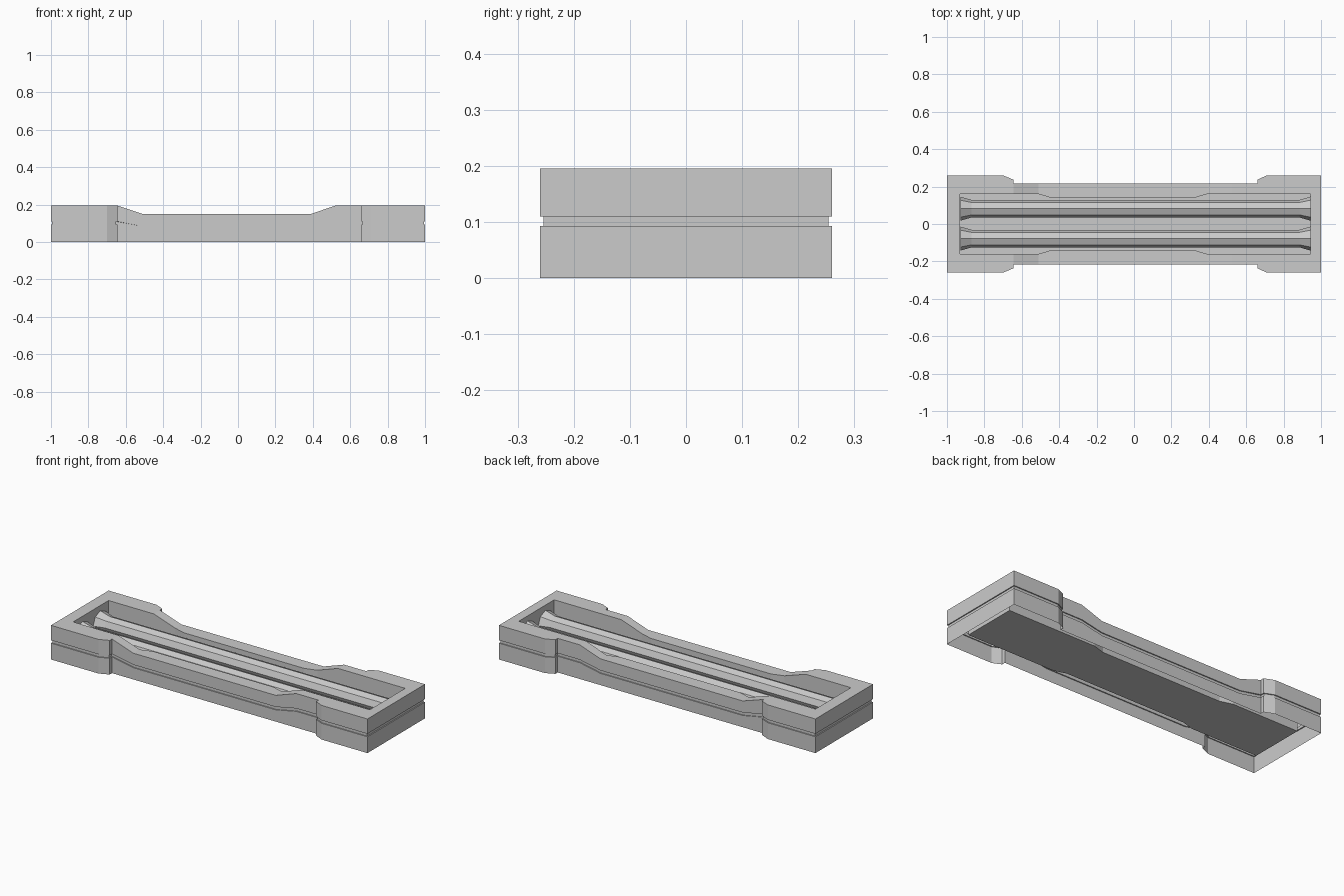
import bpy, bmesh, math
from mathutils import Vector

if "Cube" in bpy.data.objects:
    bpy.data.objects.remove(bpy.data.objects["Cube"])

FLOOR_Z = 0.03
GROOVE_DEPTH = 0.006


def finish(bm, name):
    bmesh.ops.recalc_face_normals(bm, faces=bm.faces[:])
    mesh = bpy.data.meshes.new(name)
    bm.to_mesh(mesh)
    bm.free()
    ob = bpy.data.objects.new(name, mesh)
    bpy.context.collection.objects.link(ob)
    return ob


def bridge(bm, a, b):
    n = len(a)
    for i in range(n):
        j = (i + 1) % n
        bm.faces.new((a[i], a[j], b[j], b[i]))


def mirror_loop(pts):
    return pts + [(x, -y) for x, y in reversed(pts)]


def dip(x):
    # 0 at the raised ends, 1 along the lowered middle
    if x < 0:
        return min(1, max(0, (x + 0.645) / 0.135))
    return min(1, max(0, (0.52 - x) / 0.13))


def inset(loop, d):
    out = []
    for i, p in enumerate(loop):
        p, q, r = Vector(p), Vector(loop[i - 1]), Vector(loop[(i + 1) % len(loop)])
        e1, e2 = (p - q).normalized(), (r - p).normalized()
        n1, n2 = Vector((e1.y, -e1.x)), Vector((e2.y, -e2.x))
        out.append(tuple(p + (n1 + n2) * d / (1 + n1.dot(n2))))
    return out


# Casing: outer and pocket outlines, one half each, mirrored across y
outer = mirror_loop([(-1, .26), (-.70, .26), (-.645, .237), (-.645, .216),
                     (-.51, .216), (-.44, .216), (.32, .216), (.39, .216),
                     (.52, .216), (.66, .216), (.66, .237), (.71, .26), (1, .26)])
pocket = mirror_loop([(-.93, .16), (-.70, .16), (-.66, .16), (-.645, .16),
                      (-.51, .16), (-.44, .139), (.32, .139), (.39, .16),
                      (.52, .16), (.65, .16), (.66, .16), (.71, .16), (.945, .16)])
groove = inset(outer, GROOVE_DEPTH)


def base(x): return 0
def groove_low(x): return .093 - .026 * dip(x)
def groove_high(x): return .11 - .026 * dip(x)
def rim(x): return .195 - .045 * dip(x)
def floor(x): return FLOOR_Z


bm = bmesh.new()
profile = [(outer, base), (outer, groove_low), (groove, groove_low),
           (groove, groove_high), (outer, groove_high), (outer, rim),
           (pocket, rim), (pocket, floor)]
rings = [[bm.verts.new((x, y, height(x))) for x, y in loop]
         for loop, height in profile]
for a, b in zip(rings, rings[1:]):
    bridge(bm, a, b)
bm.faces.new(rings[-1])
finish(bm, "casing")


# Tubes: eight-sided rods with flared ends
def tube(name, y):
    bm = bmesh.new()
    rings = []
    for x, r in [(-.928, .064), (-.868, .047), (.885, .047), (.943, .064)]:
        rings.append([bm.verts.new((x, y + r * math.sin(i * math.pi / 4),
                                    .103 + r * math.cos(i * math.pi / 4)))
                      for i in range(8)])
    for a, b in zip(rings, rings[1:]):
        bridge(bm, a, b)
    bm.faces.new(rings[0])
    bm.faces.new(rings[-1])
    finish(bm, name)


tube("back_tube", .082)
tube("front_tube", -.078)
